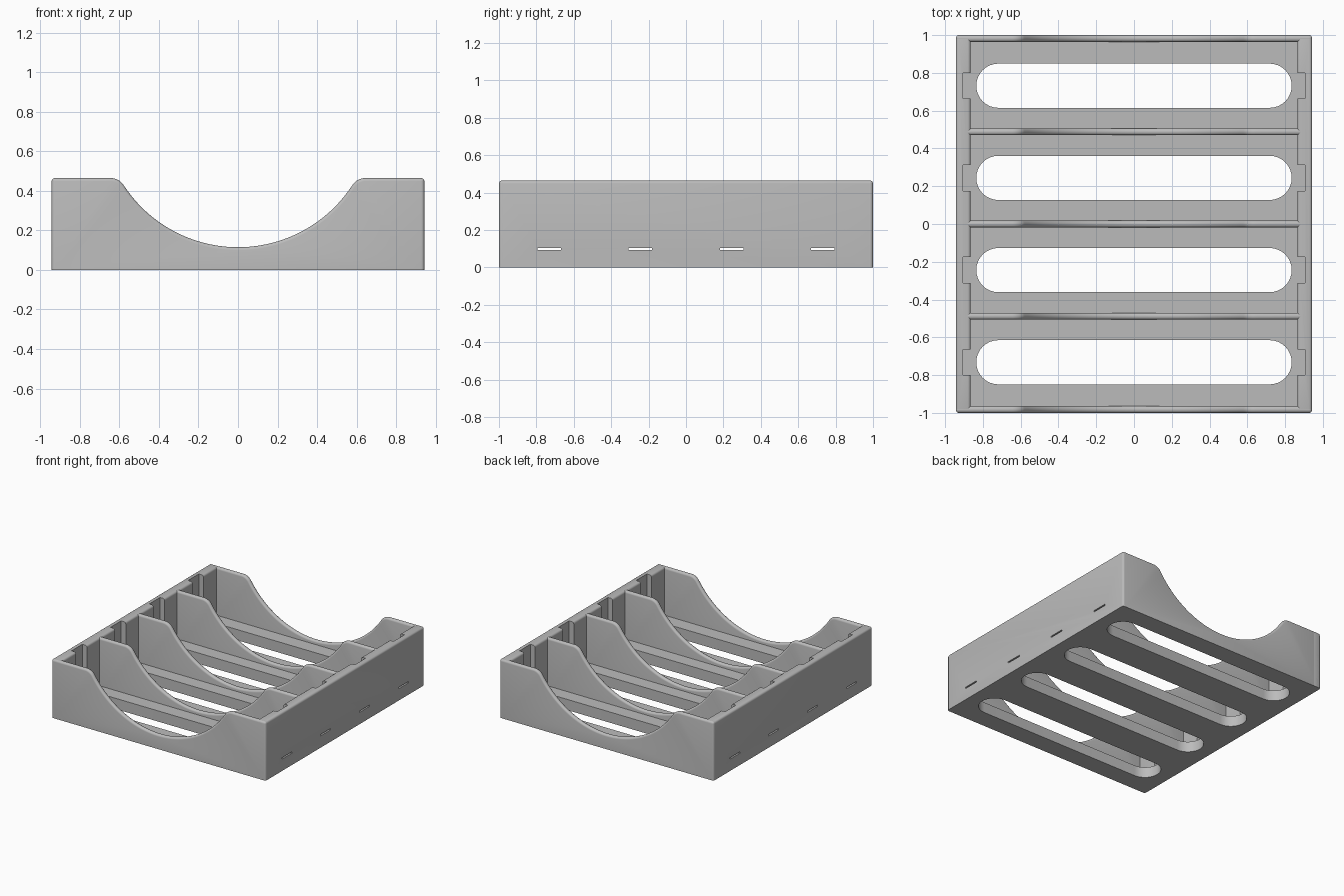
import bpy, bmesh, math

cube = bpy.data.objects.get("Cube")
if cube:
    bpy.data.objects.remove(cube, do_unlink=True)

HX, HY, H = 0.943, 1.0, 0.465          # outer half sizes and height
WALL_IN, FLOOR, THICK, ROUND = 0.865, 0.085, 0.036, 0.016
PITCH = 0.488
BAYS = [PITCH * (i - 1.5) for i in range(4)]

grey = bpy.data.materials.new("light grey plastic")
grey.use_nodes = True
grey.diffuse_color = (0.5, 0.5, 0.5, 1)
grey.node_tree.nodes["Principled BSDF"].inputs["Base Color"].default_value = (0.5, 0.5, 0.5, 1)


def prism(name, points, axis, start, end, rounded=False):
    """Extrude a 2D outline along y (outline in xz) or z (outline in xy)."""
    bm = bmesh.new()
    place = (lambda a, b: (a, start, b)) if axis == "y" else (lambda a, b: (a, b, start))
    face = bm.faces.new([bm.verts.new(place(a, b)) for a, b in points])
    new = bmesh.ops.extrude_face_region(bm, geom=[face])["geom"]
    step = (0, end - start, 0) if axis == "y" else (0, 0, end - start)
    bmesh.ops.translate(bm, vec=step, verts=[g for g in new if isinstance(g, bmesh.types.BMVert)])
    bmesh.ops.recalc_face_normals(bm, faces=bm.faces)
    if rounded:
        # round every sharp edge that is not on the base
        sharp = [e for e in bm.edges if e.calc_face_angle(0) > math.radians(40)
                 and max(v.co.z for v in e.verts) > 0.001]
        bmesh.ops.bevel(bm, geom=sharp, offset=ROUND, segments=4, profile=0.5, affect="EDGES")
    mesh = bpy.data.meshes.new(name)
    bm.to_mesh(mesh)
    bm.free()
    mesh.materials.append(grey)
    obj = bpy.data.objects.new(name, mesh)
    bpy.context.collection.objects.link(obj)
    return obj


def box(name, x0, x1, y0, y1, z0, z1, rounded=False):
    return prism(name, [(x0, y0), (x1, y0), (x1, y1), (x0, y1)], "z", z0, z1, rounded)


def activate(obj):
    bpy.ops.object.select_all(action="DESELECT")
    obj.select_set(True)
    bpy.context.view_layer.objects.active = obj


def cut(obj, cutter):
    mod = obj.modifiers.new("cut", "BOOLEAN")
    mod.operation, mod.solver, mod.object = "DIFFERENCE", "EXACT", cutter
    activate(obj)
    bpy.ops.object.modifier_apply(modifier=mod.name)
    bpy.data.objects.remove(cutter, do_unlink=True)


def smooth(obj):
    activate(obj)
    bpy.ops.object.shade_smooth_by_angle(angle=math.radians(35))


def cradle_outline(half):
    """Panel outline with a round dip blended into the flat top."""
    cz, r, f = 0.805, 0.69, 0.08
    fz = H - f
    fx = math.sqrt((r + f) ** 2 - (cz - fz) ** 2)
    lean = math.atan2(fx, cz - fz)
    right = [(r * math.sin(lean * i / 24), cz - r * math.cos(lean * i / 24)) for i in range(25)]
    turn = math.pi - lean
    for i in range(1, 9):
        a = math.pi / 2 + turn_start(lean) * (1 - i / 8)
        right.append((fx + f * math.cos(a), fz + f * math.sin(a)))
    right += [(half, H), (half, 0)]
    left = [(-x, z) for x, z in right[:0:-1]]
    return left + right


def turn_start(lean):
    # sweep from the dip's tangent point up to the flat top
    return lean if lean < math.pi / 2 else math.pi / 2


# cradle panels: two ends and three dividers
half_t = THICK / 2
for name, y, half in (("front_panel", -HY + half_t, HX), ("front_divider", -PITCH, 0.9),
                      ("middle_divider", 0, 0.9), ("back_divider", PITCH, 0.9),
                      ("back_panel", HY - half_t, HX)):
    smooth(prism(name, cradle_outline(half), "y", y - half_t, y + half_t, True))

# side walls with an inner groove and a thin slit for each bay
for side, name in ((1, "left_wall"), (-1, "right_wall")):
    wall = box(name, *sorted((side * WALL_IN, side * HX)), -HY, HY, 0, H, True)
    for y in BAYS:
        cut(wall, box("groove", *sorted((side * 0.8, side * 0.905)), y - 0.068, y + 0.068, FLOOR, 0.6))
        cut(wall, box("slit", *sorted((side * 0.85, side * 1.0)), y - 0.063, y + 0.063, 0.094, 0.105))
    smooth(wall)

# floor with a long round-ended opening in each bay
floor = box("floor", -0.9, 0.9, -0.98, 0.98, 0, FLOOR)
R, REACH = 0.117, 0.835
for y in BAYS:
    outline = []
    for side in (1, -1):
        for i in range(17):
            a = math.pi * (i / 16 - 0.5)
            outline.append((side * (REACH - R + R * math.cos(a)), y + side * R * math.sin(a)))
    cut(floor, prism("opening", outline, "z", -0.1, 0.3))
smooth(floor)
